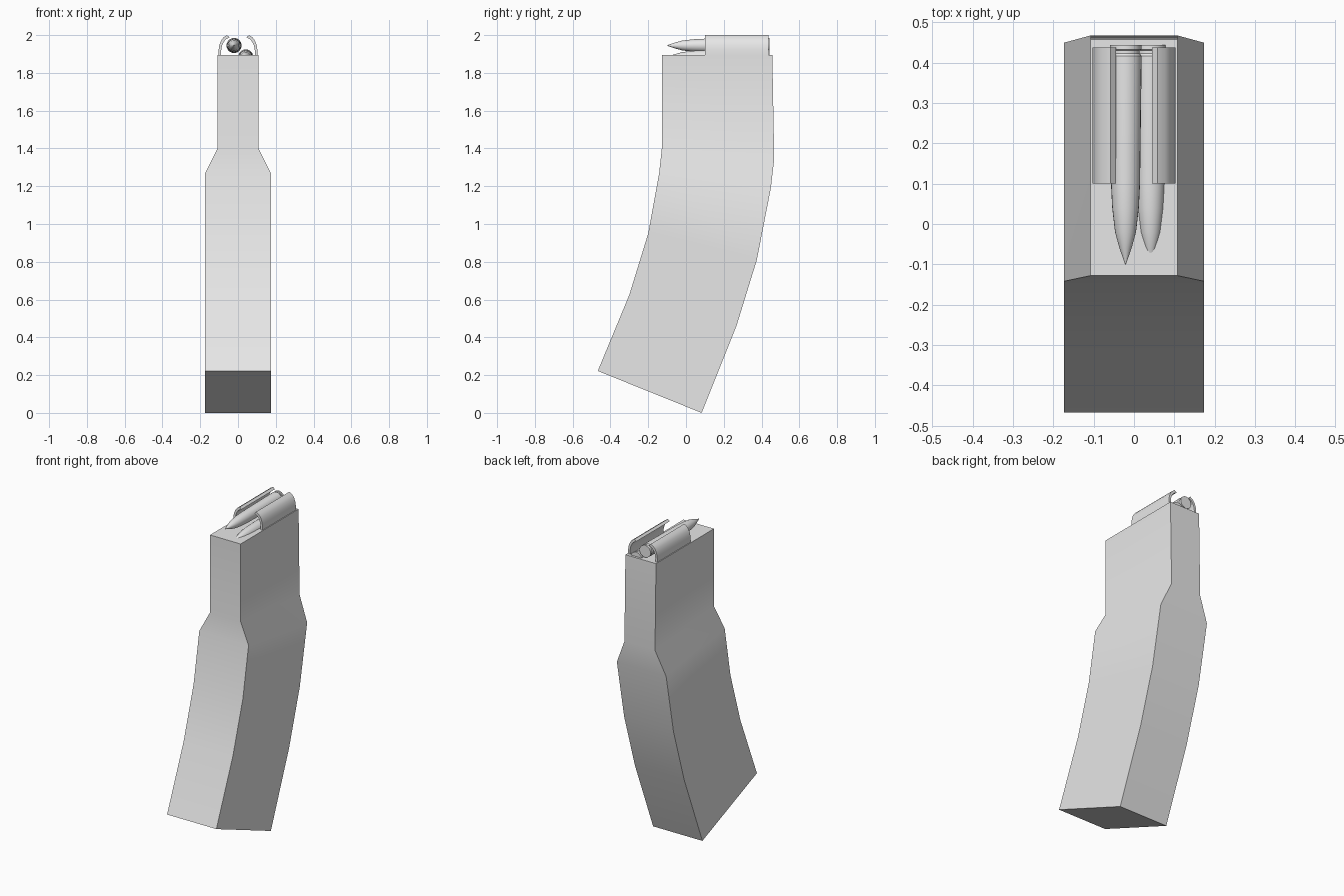
import bpy, bmesh, math

if "Cube" in bpy.data.objects:
    bpy.data.objects.remove(bpy.data.objects["Cube"])

grey = bpy.data.materials.new("light_grey")
grey.diffuse_color = (0.8, 0.8, 0.8, 1)
grey.use_nodes = True
grey.node_tree.nodes["Principled BSDF"].inputs["Base Color"].default_value = grey.diffuse_color


def add_object(name, bm, angle=30):
    bmesh.ops.recalc_face_normals(bm, faces=bm.faces)
    mesh = bpy.data.meshes.new(name)
    bm.to_mesh(mesh)
    bm.free()
    mesh.materials.append(grey)
    ob = bpy.data.objects.new(name, mesh)
    bpy.context.collection.objects.link(ob)
    bpy.ops.object.select_all(action='DESELECT')
    bpy.context.view_layer.objects.active = ob
    ob.select_set(True)
    bpy.ops.object.shade_smooth_by_angle(angle=math.radians(angle))
    return ob


def loft(name, rings, angle=30):
    """Skin a closed tube through rings of points and cap both ends."""
    bm = bmesh.new()
    loops = [[bm.verts.new(p) for p in ring] for ring in rings]
    n = len(loops[0])
    for a, b in zip(loops, loops[1:]):
        for i in range(n):
            j = (i + 1) % n
            bm.faces.new((a[i], a[j], b[j], b[i]))
    bm.faces.new(loops[0])
    bm.faces.new(loops[-1])
    return add_object(name, bm, angle)


# Curved body: half width, front (y, z), back (y, z) from top to base
sections = [
    (0.108, (-0.128, 1.895), (0.457, 1.895)),
    (0.108, (-0.128, 1.40), (0.467, 1.345)),
    (0.174, (-0.142, 1.27), (0.449, 1.19)),
    (0.174, (-0.20, 0.95), (0.375, 0.81)),
    (0.174, (-0.30, 0.625), (0.267, 0.46)),
    (0.174, (-0.467, 0.222), (0.083, 0.0)),
]
loft("body", [[(-w, *f), (w, *f), (w, *b), (-w, *b)] for w, f, b in sections])

# Curved holding lips: outer arc and inner arc, extruded along y
outer = [(0.103, 1.89), (0.103, 1.92), (0.099, 1.947), (0.090, 1.971), (0.077, 1.988), (0.058, 2.0)]
inner = [(0.045, 1.988), (0.066, 1.976), (0.077, 1.962), (0.085, 1.943), (0.089, 1.92), (0.089, 1.89)]
for side, label in ((-1, "left"), (1, "right")):
    loft(label + "_lip", [[(side * x, y, z) for x, z in outer + inner]
                          for y in (0.10, 0.437)])

# Pointed rounds: radius and y from rim to tip
profile = [(0.039, 0.443), (0.039, 0.432), (0.035, 0.430), (0.035, 0.423),
           (0.040, 0.416), (0.036, 0.10), (0.033, 0.04), (0.026, -0.02),
           (0.015, -0.06), (0.001, -0.10)]


def add_round(name, cx, cz, sides=24):
    loft(name, [[(cx + r * math.cos(t), y, cz + r * math.sin(t))
                 for t in (2 * math.pi * i / sides for i in range(sides))]
                for r, y in profile])


add_round("upper_round", -0.021, 1.945)
add_round("lower_round", 0.041, 1.884)
